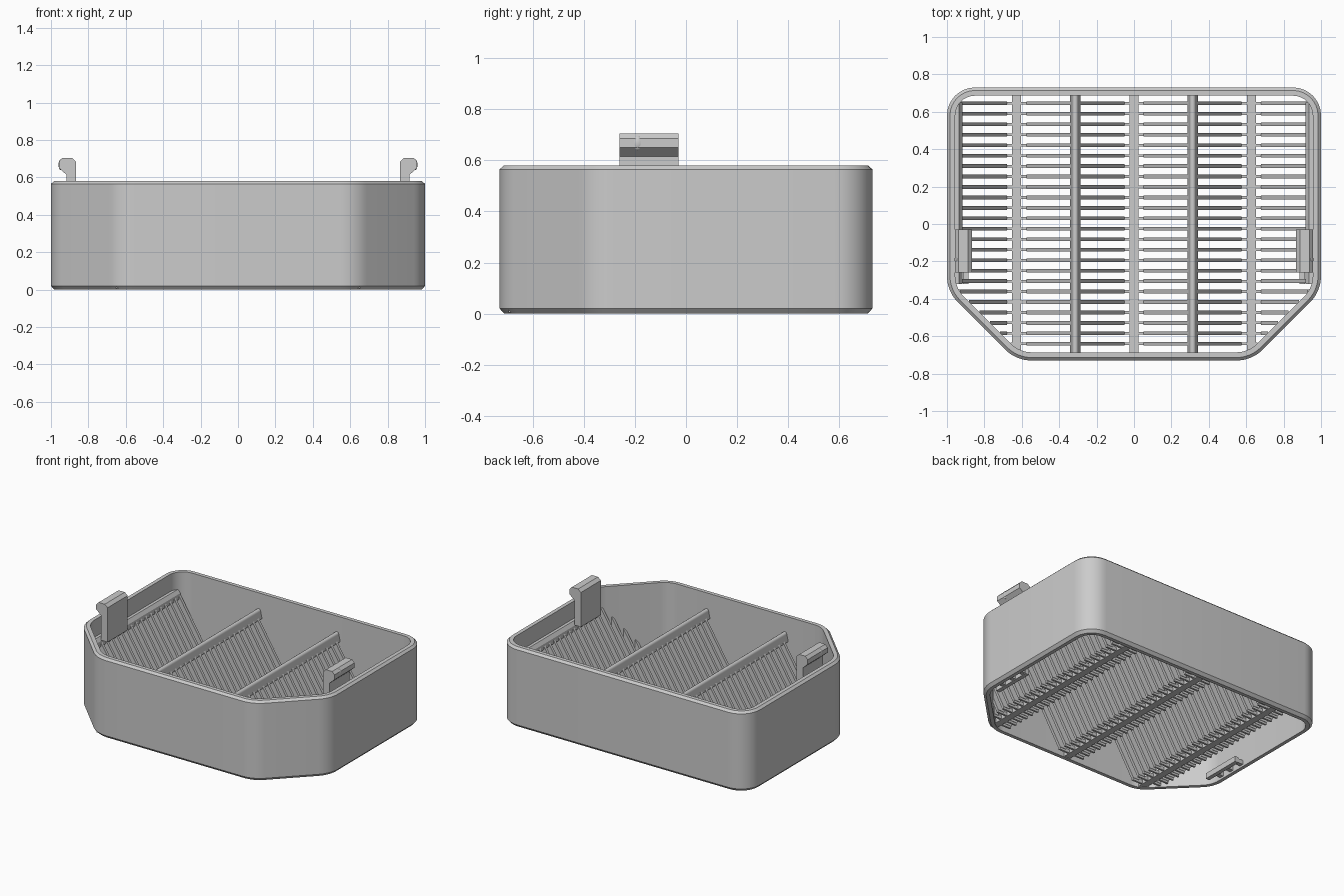
import bpy, bmesh, math
from mathutils import Vector

if "Cube" in bpy.data.objects:
    bpy.data.objects.remove(bpy.data.objects["Cube"], do_unlink=True)

grey = bpy.data.materials.new("plain grey")
grey.use_nodes = True
GREY = (0.6, 0.6, 0.6, 1)
grey.diffuse_color = GREY
grey.node_tree.nodes["Principled BSDF"].inputs["Base Color"].default_value = GREY


def finish(bm, name):
    bmesh.ops.recalc_face_normals(bm, faces=bm.faces)
    mesh = bpy.data.meshes.new(name)
    bm.to_mesh(mesh)
    bm.free()
    mesh.materials.append(grey)
    obj = bpy.data.objects.new(name, mesh)
    bpy.context.collection.objects.link(obj)
    return obj


def smooth(obj):
    bpy.ops.object.select_all(action='DESELECT')
    obj.select_set(True)
    bpy.context.view_layer.objects.active = obj
    bpy.ops.object.shade_smooth_by_angle(angle=math.radians(30))


def prism(bm, profile, y0, y1, sign=1):
    """Extrude an x-z profile along y, optionally mirrored in x."""
    a = [bm.verts.new((sign * x, y0, z)) for x, z in profile]
    b = [bm.verts.new((sign * x, y1, z)) for x, z in profile]
    bm.faces.new(a)
    bm.faces.new(b[::-1])
    n = len(a)
    for i in range(n):
        j = (i + 1) % n
        bm.faces.new((a[i], b[i], b[j], a[j]))


def rect(x0, x1, z0, z1):
    return [(x0, z0), (x1, z0), (x1, z1), (x0, z1)]


# Wall: rounded outline with two clipped front corners, lofted through its section
R_BACK, R_FRONT = 0.15, 0.2
K = R_FRONT * math.tan(math.pi / 8)
RIGHT_ARCS = [  # centre, radius, start and end angle
    ((0.63 - K, -0.73 + R_FRONT), R_FRONT, -90, -45),
    ((1 - R_FRONT, -0.36 + K), R_FRONT, -45, 0),
    ((1 - R_BACK, 0.73 - R_BACK), R_BACK, 0, 90),
]


def outline(inset):
    pts = []
    for (cx, cy), r, a0, a1 in RIGHT_ARCS:
        for i in range(9):
            a = math.radians(a0 + (a1 - a0) * i / 8)
            pts.append((cx + (r - inset) * math.cos(a), cy + (r - inset) * math.sin(a)))
    return pts + [(-x, y) for x, y in reversed(pts)]


bm = bmesh.new()
section = [(0.018, 0), (0, 0.02), (0, 0.565), (0.016, 0.58), (0.044, 0.58), (0.044, 0)]
rings = [[bm.verts.new((x, y, z)) for x, y in outline(d)] for d, z in section]
for k, ring in enumerate(rings):
    nxt = rings[(k + 1) % len(rings)]
    for i in range(len(ring)):
        j = (i + 1) % len(ring)
        bm.faces.new((ring[i], ring[j], nxt[j], nxt[i]))
smooth(finish(bm, "basket_wall"))

# Long rails: flat at the valleys, tapered with a rounded crest at the ridges
PITCH = 0.314
END = 0.695
for i, n in enumerate((-2, 0, 2)):
    bm = bmesh.new()
    x = n * PITCH
    prism(bm, rect(x - 0.024, x + 0.024, 0.005, 0.04), -END, END)
    finish(bm, f"valley_rail_{i + 1}")
for i, s in enumerate((-1, 1)):
    bm = bmesh.new()
    crest = [(PITCH + 0.016 * math.cos(a), 0.45 + 0.016 * math.sin(a))
             for a in (math.pi * t / 8 for t in range(9))]
    prism(bm, [(PITCH - 0.027, 0.40), (PITCH + 0.027, 0.40)] + crest, -END, END, s)
    smooth(finish(bm, f"ridge_rail_{i + 1}"))
    bm = bmesh.new()
    prism(bm, [(0.918, 0.39), (0.96, 0.39), (0.96, 0.455), (0.935, 0.455), (0.918, 0.43)],
          -0.32, 0.65, s)
    finish(bm, f"side_rail_{i + 1}")

# Steep blade slats between valleys and ridges, trimmed at the clipped corners
FOOT_TOP, SLAT_TOP, SLOPE, DEPTH, TOE = 0.033, 0.43, 1.6, 0.052, 0.052


def slat(bm, valley, reach, y, s):
    """One slat rising from a valley for a horizontal reach, left or right of it."""
    d = 1 if reach > 0 else -1
    reach = abs(reach)
    crest = TOE + (SLAT_TOP - FOOT_TOP) / SLOPE
    heel = TOE + DEPTH
    profile = [(TOE, FOOT_TOP)]
    if reach > crest:
        profile.append((crest, SLAT_TOP))
    profile.append((reach, min(SLAT_TOP, FOOT_TOP + SLOPE * (reach - TOE))))
    if reach > heel:
        profile.append((reach, FOOT_TOP + SLOPE * (reach - heel)))
    profile.append((min(reach, heel), FOOT_TOP - 0.01))
    profile.append((TOE, FOOT_TOP - 0.01))
    prism(bm, [(valley + d * x, z) for x, z in profile], y - 0.01, y + 0.01, s)


bm = bmesh.new()
feet = bmesh.new()
for row in range(24):
    y = 0.645 - row * 0.0559
    limit = min(0.95, 1.30 + y)
    for s in (-1, 1):
        for valley, reach in ((0, PITCH), (2 * PITCH, -PITCH),
                              (2 * PITCH, min(PITCH, limit - 2 * PITCH))):
            if abs(reach) > TOE + 0.01:
                slat(bm, valley, reach, y, s)
            # thin foot joining the slat to its valley rail
            tip = max(-TOE - DEPTH, min(TOE + DEPTH, reach))
            x0, x1 = sorted((valley, valley + tip))
            prism(feet, rect(x0, x1, 0.008, FOOT_TOP), y - 0.007, y + 0.007, s)
finish(bm, "sloping_slats")
finish(feet, "slat_feet")

# Snap clips above the rim and the catches they mate with near the floor
CLIP = [(0.866, 0.435), (0.918, 0.435), (0.918, 0.615), (0.957, 0.65), (0.957, 0.685),
        (0.938, 0.705), (0.888, 0.705), (0.866, 0.685)]
for i, s in enumerate((-1, 1)):
    side = ("right", "left")[i]
    bm = bmesh.new()
    prism(bm, CLIP, -0.26, -0.03, s)
    finish(bm, f"{side}_clip")

    bm = bmesh.new()
    bmesh.ops.create_uvsphere(bm, u_segments=16, v_segments=10, radius=0.025)
    bmesh.ops.scale(bm, vec=(0.5, 0.9, 1.15), verts=bm.verts)
    bmesh.ops.translate(bm, vec=Vector((s * 0.947, -0.19, 0.668)), verts=bm.verts)
    smooth(finish(bm, f"{side}_clip_nub"))

    bm = bmesh.new()
    prism(bm, rect(0.885, 0.915, 0.01, 0.05), -0.32, -0.02, s)
    for y in (-0.24, -0.14, -0.04):
        prism(bm, rect(0.90, 0.962, 0.015, 0.045), y - 0.015, y + 0.015, s)
    finish(bm, f"{side}_catch")
